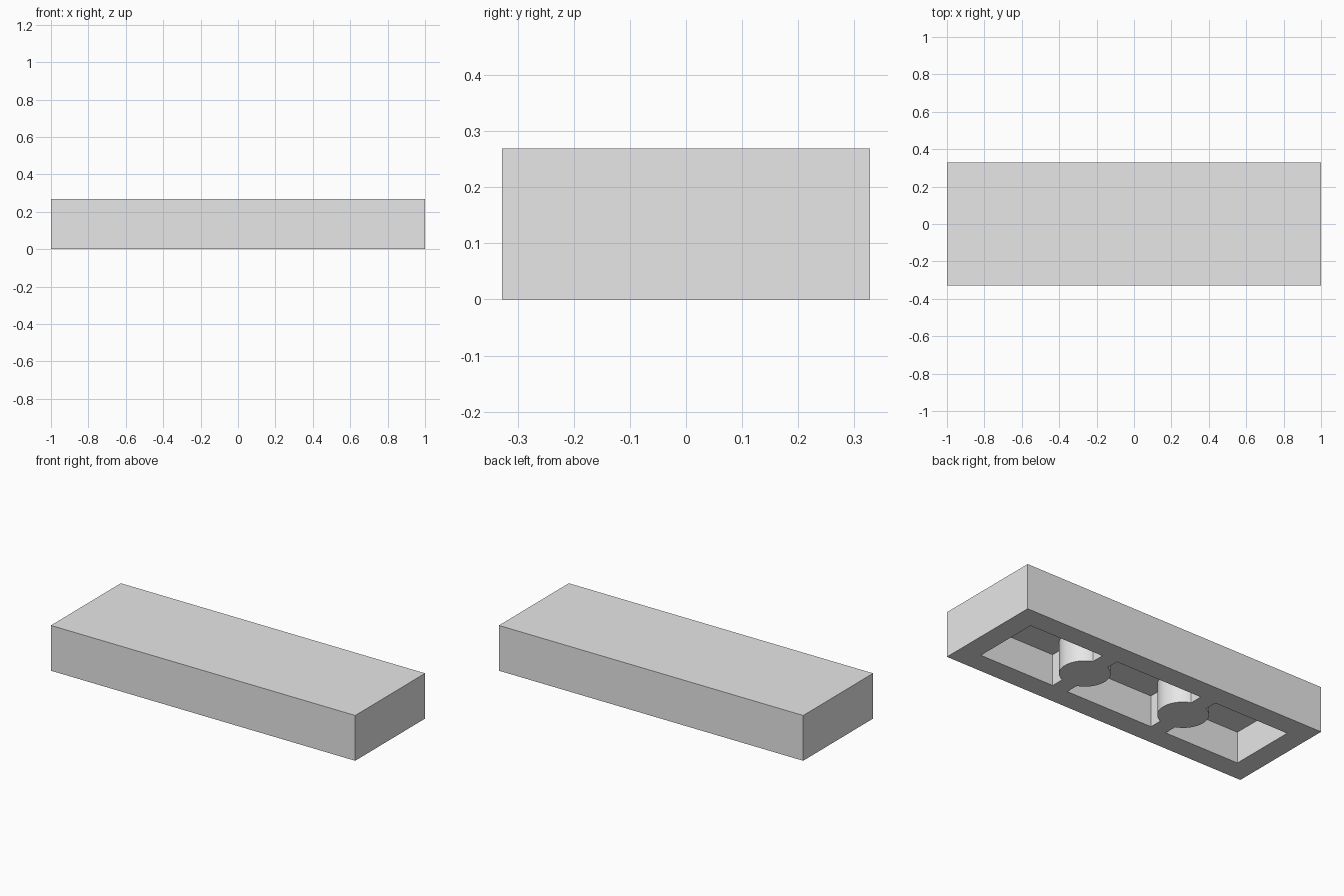
import bpy
import math

default = bpy.data.objects.get("Cube")
if default:
    bpy.data.objects.remove(default, do_unlink=True)

# Overall size
HALF_X, HALF_Y, HEIGHT = 1.0, 0.328, 0.269
WALL, ROOF = 0.126, 0.084
POST_X, POST_R, RIB = 0.335, 0.135, 0.05

grey = bpy.data.materials.new("plain grey")
grey.use_nodes = True
grey.diffuse_color = (0.8, 0.8, 0.8, 1)
grey.node_tree.nodes["Principled BSDF"].inputs["Base Color"].default_value = (0.8, 0.8, 0.8, 1)


def box(name, x0, x1, half_y, z0, z1):
    bpy.ops.mesh.primitive_cube_add(size=1, location=((x0 + x1) / 2, 0, (z0 + z1) / 2))
    ob = bpy.context.object
    ob.name = name
    ob.scale = (x1 - x0, 2 * half_y, z1 - z0)
    bpy.ops.object.transform_apply(location=True, rotation=True, scale=True)
    ob.data.materials.append(grey)
    return ob


def subtract(target, cutter):
    mod = target.modifiers.new("cut", 'BOOLEAN')
    mod.operation = 'DIFFERENCE'
    mod.solver = 'EXACT'
    mod.object = cutter
    bpy.context.view_layer.objects.active = target
    bpy.ops.object.modifier_apply(modifier=mod.name)


# Solid tile
tile = box("tile_body", -HALF_X, HALF_X, HALF_Y, 0, HEIGHT)

# Round posts that stay standing between the hollows
posts = []
for x in (-POST_X, POST_X):
    bpy.ops.mesh.primitive_cylinder_add(vertices=64, radius=POST_R, depth=1, location=(x, 0, 0))
    post = bpy.context.object
    post.name = "post_shape"
    post.data.materials.append(grey)
    posts.append(post)

# Three hollows in the underside, separated by ribs
inner = HALF_X - WALL
spans = [(-inner, -POST_X - RIB), (-POST_X + RIB, POST_X - RIB), (POST_X + RIB, inner)]
helpers = list(posts)
for x0, x1 in spans:
    hollow = box("hollow_cutter", x0, x1, HALF_Y - WALL, -0.1, HEIGHT - ROOF)
    for post in posts:
        if x0 - POST_R < post.location.x < x1 + POST_R:
            subtract(hollow, post)
    subtract(tile, hollow)
    helpers.append(hollow)

for ob in helpers:
    bpy.data.objects.remove(ob, do_unlink=True)

# Smooth post sides, sharp edges elsewhere
bpy.ops.object.select_all(action='DESELECT')
tile.select_set(True)
bpy.context.view_layer.objects.active = tile
bpy.ops.object.shade_smooth_by_angle(angle=math.radians(30))
